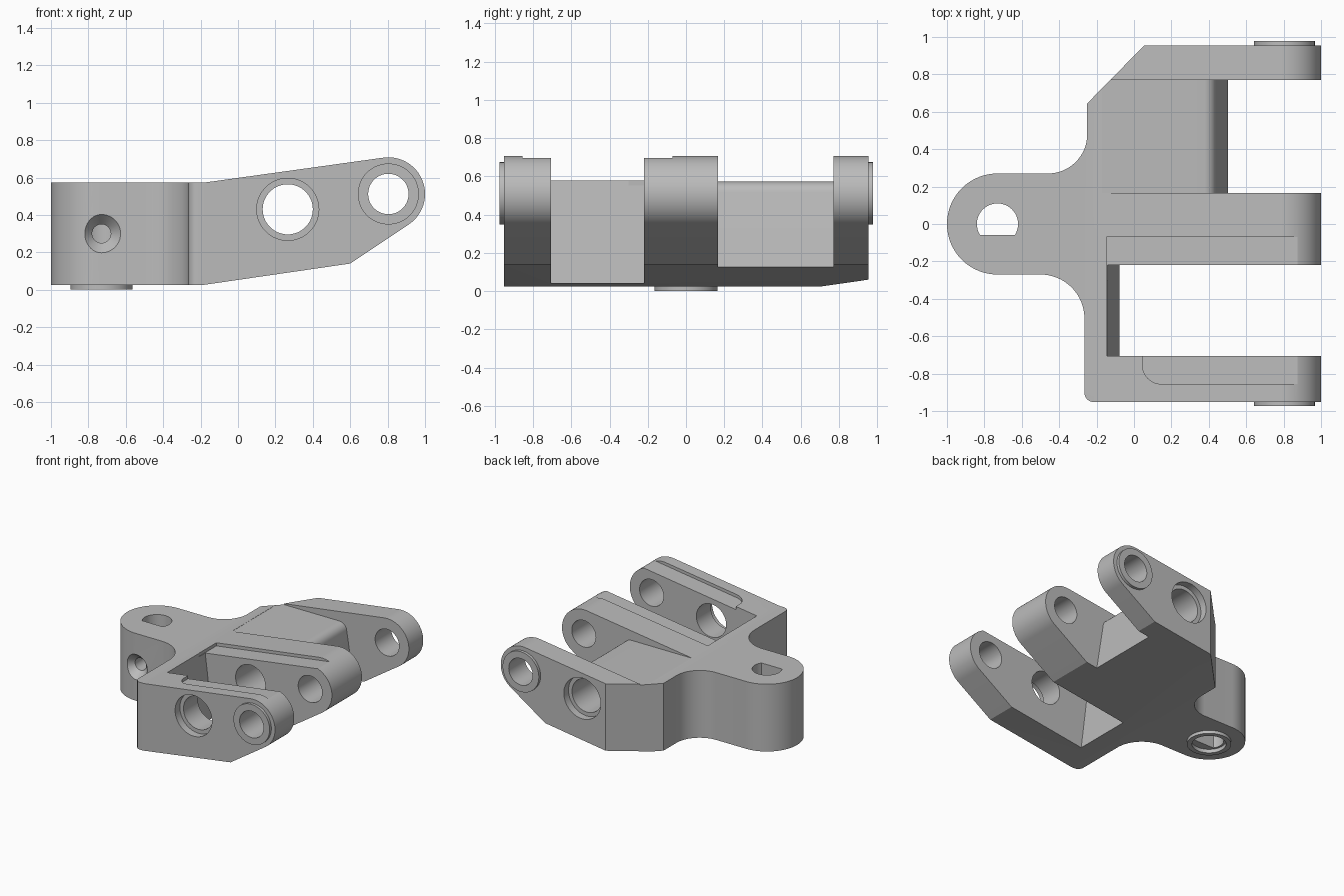
import bpy, bmesh
from math import sin, cos, radians

if "Cube" in bpy.data.objects:
    bpy.data.objects.remove(bpy.data.objects["Cube"], do_unlink=True)

grey = bpy.data.materials.new("plain_grey")
grey.use_nodes = True
colour = (0.5, 0.5, 0.5, 1)
grey.diffuse_color = colour
grey.node_tree.nodes["Principled BSDF"].inputs["Base Color"].default_value = colour


def arc(cx, cy, r, start, end, steps=16):
    angles = [radians(start + (end - start) * i / steps) for i in range(steps + 1)]
    return [(cx + r * cos(a), cy + r * sin(a)) for a in angles]


def circle(cx, cy, r, steps=64):
    return arc(cx, cy, r, 0, 360, steps)[:-1]


def loft(name, first, second, axis, lo, hi):
    """Solid between two matching outlines; lo may be a function of the outline x."""
    bm = bmesh.new()
    rings = []
    for pts, level in ((first, lo), (second, hi)):
        ring = []
        for a, b in pts:
            h = level(a) if callable(level) else level
            ring.append(bm.verts.new((a, b, h) if axis == "z" else (a, h, b)))
        rings.append(ring)
        bm.faces.new(ring)
    n = len(first)
    for i in range(n):
        j = (i + 1) % n
        bm.faces.new((rings[0][i], rings[0][j], rings[1][j], rings[1][i]))
    bmesh.ops.recalc_face_normals(bm, faces=bm.faces)
    mesh = bpy.data.meshes.new(name)
    bm.to_mesh(mesh)
    bm.free()
    obj = bpy.data.objects.new(name, mesh)
    bpy.context.collection.objects.link(obj)
    mesh.materials.append(grey)
    return obj


def prism(name, pts, axis, lo, hi):
    return loft(name, pts, pts, axis, lo, hi)


def combine(target, tool, operation):
    mod = target.modifiers.new(tool.name, "BOOLEAN")
    mod.operation, mod.solver, mod.object = operation, "EXACT", tool
    bpy.context.view_layer.objects.active = target
    bpy.ops.object.modifier_apply(modifier=mod.name)
    bpy.data.objects.remove(tool, do_unlink=True)


def cut(tool):
    combine(body, tool, "DIFFERENCE")


# Plan outline: rounded lobe on the left, chamfered back corner
plan = (arc(-0.215, -0.902, 0.05, 270, 180, 8)
        + arc(-0.5, -0.505, 0.235, 0, 90)
        + arc(-0.73, 0, 0.27, 270, 90, 40)
        + arc(-0.46, 0.48, 0.21, 270, 360)
        + [(-0.25, 0.645), (0.055, 0.955), (1.1, 0.955), (1.1, -0.952)])
body = prism("bracket_body", plan, "z", -0.1, 1)

# Side profile: flat at the lobe, tapering to rounded arm tips
TIP = (0.804, 0.512)
profile = ([(-1.1, 0.025), (-0.19, 0.025), (0.6, 0.14)]
           + arc(*TIP, 0.196, -56, 98, 32)
           + [(-0.18, 0.573), (-1.1, 0.573)])
combine(body, prism("side_profile", profile, "y", -1.1, 1.1), "INTERSECT")

# Open slot between front and middle arm, with a leaning wall
cut(prism("front_slot", [(-0.147, 0.6), (-0.073, 0.0), (1.2, 0.0), (1.2, 1), (-0.147, 1)],
          "y", -0.705, -0.22))

# Gap between middle and back arm, leaving a low block
gap = ([(-0.17, 0.573)] + arc(0.375, 0.508, 0.065, 90, 9, 8)
       + [(0.506, 0.1), (1.2, 0.1), (1.2, 1), (-0.17, 1)])
cut(prism("back_gap", gap, "y", 0.167, 0.77))


# Shallow ledges along the tops of the front and middle arms
def ledge(x):
    return 0.573 + 0.141 * (x + 0.18) - 0.026


cut(prism("middle_ledge", [(-0.146, -0.3), (1.2, -0.3), (1.2, -0.07), (-0.146, -0.07)],
          "z", ledge, 1))
cut(prism("front_ledge", [(0.045, -0.6), (1.2, -0.6), (1.2, -0.855)]
          + arc(0.145, -0.755, 0.1, 270, 180, 12), "z", ledge, 1))

# Raised rings on the outer arm tips and under the lobe
for lo, hi in ((-0.974, -0.9), (0.9, 0.978)):
    combine(body, prism("tip_ring", circle(*TIP, 0.163), "y", lo, hi), "UNION")
combine(body, prism("foot_ring", circle(-0.73, 0, 0.165), "z", 0, 0.1), "UNION")

# Tip hole and large hole run through everything; large one is counterbored
cut(prism("tip_hole", circle(*TIP, 0.108), "y", -1.2, 1.2))
BORE = (0.266, 0.43)
cut(prism("large_hole", circle(*BORE, 0.134), "y", -1.2, 1.2))
for lo, hi in ((-1.2, -0.89), (0.895, 1.2)):
    cut(prism("counterbore", circle(*BORE, 0.166), "y", lo, hi))

# D-shaped pin hole in the lobe, counterbored below
cut(prism("pin_hole", arc(-0.73, 0, 0.11, -33, 213, 40), "z", -0.1, 1))
cut(prism("foot_counterbore", circle(-0.73, 0, 0.127), "z", -0.1, 0.03))

# Countersunk set-screw hole in the front of the lobe
SCREW = (-0.73, 0.3)
cut(prism("screw_hole", circle(*SCREW, 0.05, 40), "y", -0.5, 0))
cut(loft("countersink", circle(*SCREW, 0.12, 40), circle(*SCREW, 0.05, 40), "y", -0.29, -0.21))

# Smooth curved walls, keep hard edges
bpy.ops.object.select_all(action="DESELECT")
body.select_set(True)
bpy.context.view_layer.objects.active = body
bpy.ops.object.shade_smooth_by_angle(angle=radians(25))
